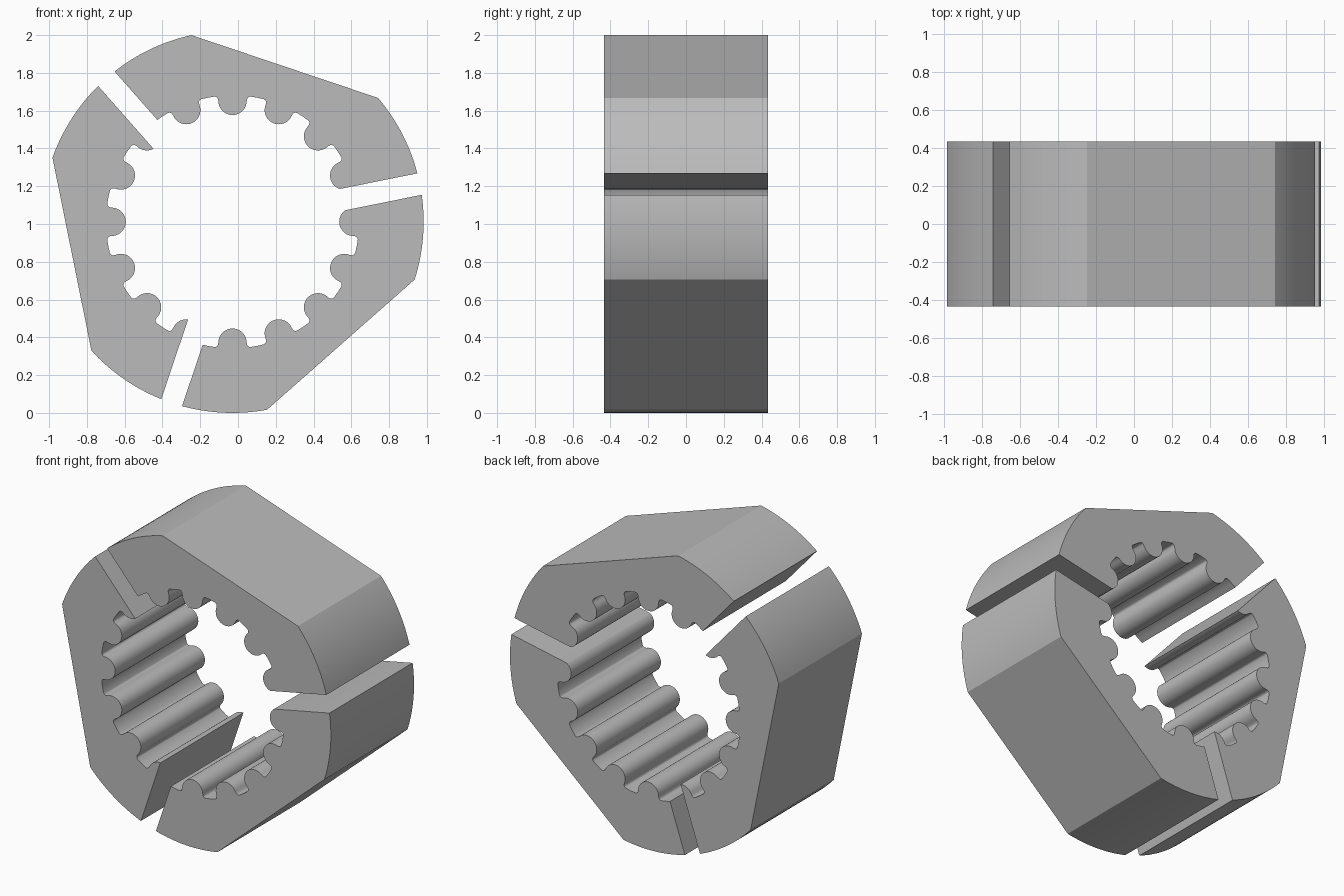
import bpy, bmesh, math
from math import sin, cos, radians, degrees, asin, atan2, hypot

if "Cube" in bpy.data.objects:
    bpy.data.objects.remove(bpy.data.objects["Cube"])

R = 1.0117                 # outer radius, also the height of the ring centre
CX, CZ = -0.029, R
HALF_DEPTH = 0.434
HALF_SLOT = 0.058
SLOT_ANGLE = 11.4
FLAT_HALF = 31.0           # half angle covered by each outer flat
TEETH = 16

grey = bpy.data.materials.new("plain grey")
grey.diffuse_color = (0.5, 0.5, 0.5, 1)
grey.use_nodes = True
grey.node_tree.nodes["Principled BSDF"].inputs["Base Color"].default_value = grey.diffuse_color

# Half a tooth: (sideways offset, distance from ring centre), tip to groove floor
tooth = [(0.075 * sin(radians(a)), 0.64 - 0.075 * cos(radians(a))) for a in range(0, 91, 10)]
tooth += [(0.0765, 0.648), (0.080, 0.656), (0.086, 0.661), (0.095, 0.663)]
tooth = [(-t, r) for t, r in reversed(tooth[1:])] + tooth


def inner_profile():
    """Polar (angle, radius) points of the toothed bore, over more than a full turn."""
    step = 360 / TEETH
    pts = []
    for k in range(-2, TEETH + 6):
        pts += [(k * step + degrees(atan2(t, r)), hypot(t, r)) for t, r in tooth]
        pts.append(((k + 0.5) * step, 0.67))
    return pts


def segment_outline(start):
    """Closed outline of the segment lying between the slots at start and start + 120."""
    def margin(p):
        return min(p[1] * sin(radians(p[0] - start)),
                   p[1] * sin(radians(start + 120 - p[0]))) - HALF_SLOT

    # Bore points, clipped where the slot walls cross them
    bore = []
    pts = [p for p in inner_profile() if -20 < p[0] - start < 140]
    for a, b in zip(pts, pts[1:]):
        ma, mb = margin(a), margin(b)
        if ma >= 0:
            bore.append(a)
        if (ma >= 0) != (mb >= 0):
            f = ma / (ma - mb)
            bore.append((a[0] + f * (b[0] - a[0]), a[1] + f * (b[1] - a[1])))

    # Outer arcs either side of the flat
    trim = degrees(asin(HALF_SLOT / R))
    mid, n = start + 60, 16
    a0, a1 = start + trim, mid - FLAT_HALF
    b0, b1 = mid + FLAT_HALF, start + 120 - trim
    outer = [(a0 + (a1 - a0) * i / n, R) for i in range(n + 1)]
    outer += [(b0 + (b1 - b0) * i / n, R) for i in range(n + 1)]
    return [(CX + r * cos(radians(a)), CZ + r * sin(radians(a)))
            for a, r in outer + bore[::-1]]


def build_segment(name, start):
    bm = bmesh.new()
    face = bm.faces.new([bm.verts.new((x, -HALF_DEPTH, z)) for x, z in segment_outline(start)])
    new = bmesh.ops.extrude_face_region(bm, geom=[face])["geom"]
    bmesh.ops.translate(bm, vec=(0, 2 * HALF_DEPTH, 0),
                        verts=[v for v in new if isinstance(v, bmesh.types.BMVert)])
    bmesh.ops.recalc_face_normals(bm, faces=bm.faces)
    mesh = bpy.data.meshes.new(name)
    bm.to_mesh(mesh)
    bm.free()
    mesh.materials.append(grey)
    obj = bpy.data.objects.new(name, mesh)
    bpy.context.collection.objects.link(obj)
    bpy.ops.object.select_all(action='DESELECT')
    obj.select_set(True)
    bpy.context.view_layer.objects.active = obj
    bpy.ops.object.shade_smooth_by_angle(angle=radians(25))


# Three ring segments separated by slots
for i, name in enumerate(("upper_segment", "left_segment", "lower_segment")):
    build_segment(name, SLOT_ANGLE + 120 * i)
